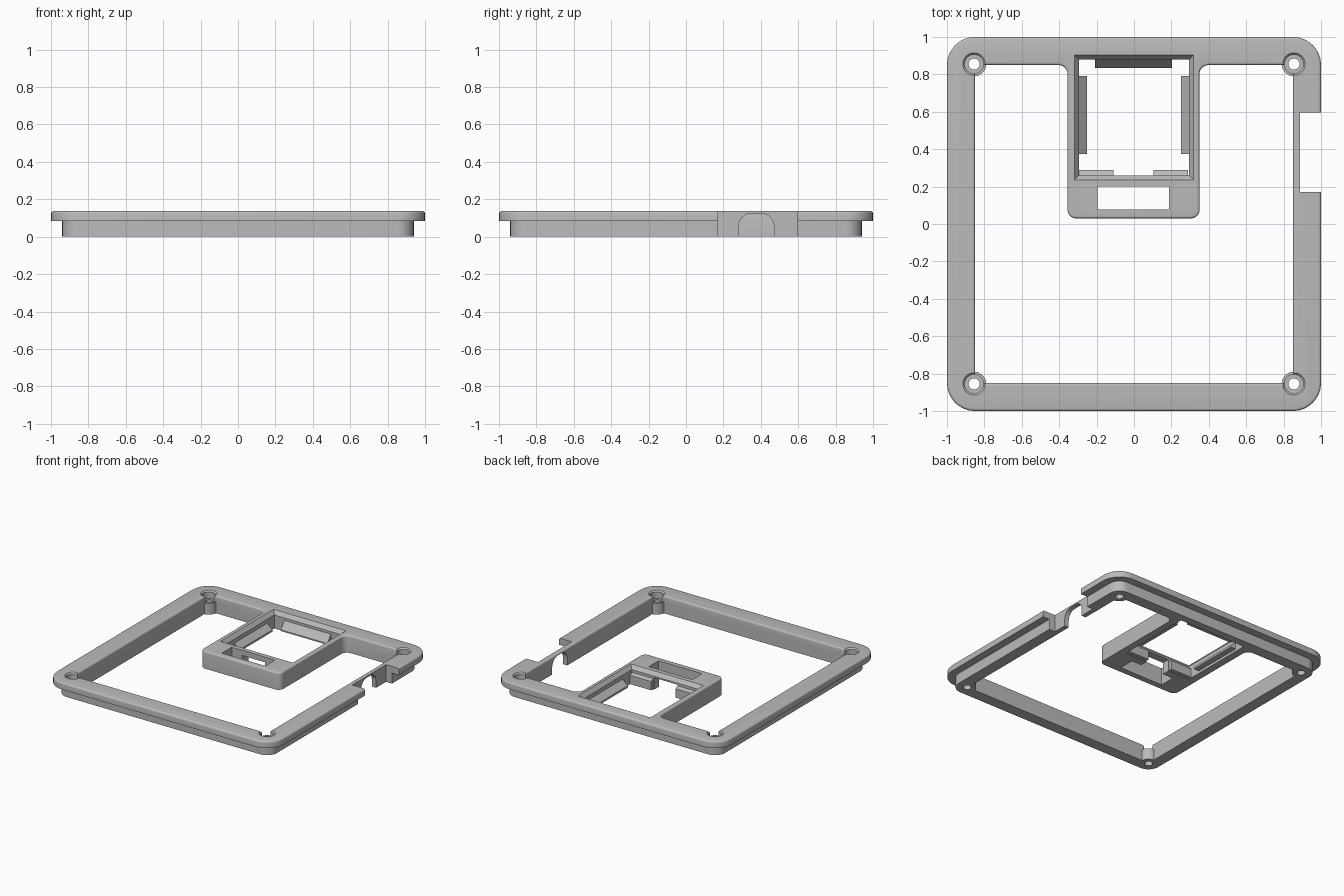
import bpy, bmesh, math
from mathutils import Vector, Matrix

if "Cube" in bpy.data.objects:
    bpy.data.objects.remove(bpy.data.objects["Cube"], do_unlink=True)

grey = bpy.data.materials.new("matte grey")
grey.use_nodes = True
grey.diffuse_color = (0.5, 0.5, 0.5, 1)
grey.node_tree.nodes["Principled BSDF"].inputs["Base Color"].default_value = grey.diffuse_color

TOP, SEAM, LOW, HIGH = 0.137, 0.083, -0.1, 0.3
UP = Vector((0, 0, 1))


def rounded(corners, radius=0.0, steps=8):
    """Counter-clockwise outline; a corner is (x, y) or (x, y, own radius)."""
    out, n = [], len(corners)
    for i, c in enumerate(corners):
        p = Vector(c[:2])
        r = c[2] if len(c) > 2 else radius
        if r == 0:
            out.append(p)
            continue
        u = (Vector(corners[i - 1][:2]) - p).normalized()
        v = (Vector(corners[(i + 1) % n][:2]) - p).normalized()
        mid = p + r * (u + v)
        for k in range(steps + 1):
            a = math.pi / 2 * k / steps
            out.append(mid - r * (v * math.cos(a) + u * math.sin(a)))
    return out


def rect(x0, x1, y0, y1, radius=0.0):
    return rounded([(x0, y0), (x1, y0), (x1, y1), (x0, y1)], radius)


def circle(x, y, r, n=32):
    return [Vector((x + r * math.cos(2 * math.pi * i / n),
                    y + r * math.sin(2 * math.pi * i / n))) for i in range(n)]


def grow(outline, d):
    """Offset an outline outwards by d with mitred corners."""
    out, n = [], len(outline)
    for i, p in enumerate(outline):
        a = (p - outline[i - 1]).normalized()
        b = (outline[(i + 1) % n] - p).normalized()
        na, nb = Vector((a.y, -a.x)), Vector((b.y, -b.x))
        out.append(p + (na + nb) * d / (1 + na.dot(nb)))
    return out


def loft(name, outline, stack, matrix=None):
    """Solid through copies of the outline at each (height, offset)."""
    bm = bmesh.new()
    rings = [[bm.verts.new((p.x, p.y, z)) for p in grow(outline, d)] for z, d in stack]
    n = len(outline)
    for lo, hi in zip(rings, rings[1:]):
        for i in range(n):
            j = (i + 1) % n
            bm.faces.new((lo[i], lo[j], hi[j], hi[i]))
    bm.faces.new(rings[0][::-1])
    bm.faces.new(rings[-1])
    if matrix:
        bm.transform(matrix)
    mesh = bpy.data.meshes.new(name)
    bm.to_mesh(mesh)
    bm.free()
    mesh.materials.append(grey)
    obj = bpy.data.objects.new(name, mesh)
    bpy.context.collection.objects.link(obj)
    return obj


def combine(target, tool, operation="DIFFERENCE"):
    mod = target.modifiers.new("combine", "BOOLEAN")
    mod.operation, mod.object, mod.solver = operation, tool, "EXACT"
    bpy.context.view_layer.objects.active = target
    bpy.ops.object.modifier_apply(modifier=mod.name)
    bpy.data.objects.remove(tool, do_unlink=True)


def sideways(origin, inward):
    """Stands a (depth, height) profile up; it is then extruded crosswise."""
    m = Matrix((inward, UP, inward.cross(UP))).transposed().to_4x4()
    return Matrix.Translation(origin) @ m


def fillet(r, sign, steps=4):
    arc = [math.pi / 2 * k / steps for k in range(steps + 1)]
    return [(TOP - r + r * math.sin(a), sign * r * (1 - math.cos(a))) for a in arc]


# Frame: overhanging rim on a narrower plinth
frame = loft("frame", rect(-1, 1, -1, 1, 0.15), [(SEAM, 0)] + fillet(0.014, -1))
combine(frame, loft("plinth", rect(-0.94, 0.94, -0.94, 0.94, 0.09),
                    [(0, 0), (SEAM + 0.01, 0)]), "UNION")

# Large opening, leaving the module bay hanging from the back rail
opening = rounded([(-0.85, -0.85), (0.85, -0.85), (0.85, 0.85), (0.35, 0.85, 0.05),
                   (0.35, 0.03, 0.045), (-0.355, 0.03, 0.045), (-0.355, 0.85, 0.05),
                   (-0.85, 0.85)])
combine(frame, loft("opening", opening, [(LOW, 0)] + fillet(0.012, 1) + [(HIGH, 0.012)]))

# Bay window with a chamfered edge, and the slot with its hollow underside
combine(frame, loft("window", rect(-0.295, 0.295, 0.26, 0.88),
                    [(LOW, 0), (TOP - 0.03, 0), (TOP, 0.024), (HIGH, 0.024)]))
combine(frame, loft("slot", rect(-0.195, 0.187, 0.077, 0.2), [(LOW, 0), (HIGH, 0)]))
combine(frame, loft("hollow", rect(-0.105, 0.1, 0.15, 0.3), [(LOW, 0), (0.095, 0)]))

# Screw bosses in the corners with counterbored holes
for x in (-0.855, 0.855):
    for y in (-0.855, 0.855):
        combine(frame, loft("boss", circle(x, y, 0.065), [(0, 0), (0.09, 0)]), "UNION")
        combine(frame, loft("counterbore", circle(x, y, 0.05),
                            [(0.075, 0), (TOP - 0.01, 0), (TOP, 0.01), (HIGH, 0.01)]))
        combine(frame, loft("hole", circle(x, y, 0.03), [(LOW, 0), (HIGH, 0)]))

# Cable notch in the left rail with an arched port behind it
combine(frame, loft("notch", rect(0.888, 1.1, 0.17, 0.595), [(LOW, 0), (HIGH, 0)]))
arch = rounded([(0.28, LOW), (0.47, LOW), (0.47, 0.125, 0.07), (0.28, 0.125, 0.07)])
combine(frame, loft("port", arch, [(0.8, 0), (0.95, 0)],
                    sideways(Vector(), Vector((0, 1, 0)))))

bpy.ops.object.select_all(action="DESELECT")
frame.select_set(True)
bpy.context.view_layer.objects.active = frame
bpy.ops.object.shade_smooth_by_angle(angle=math.radians(30))


# Retaining clips around the window, each with a sloped upper face
def clip(name, x, y, inward, depth, length, low, shoulder, high):
    profile = [Vector(p) for p in ((-0.01, low), (depth, low), (depth, shoulder), (-0.01, high))]
    loft(name, profile, [(-length / 2, 0), (length / 2, 0)],
         sideways(Vector((x, y, 0)), Vector(inward)))


clip("right_clip", -0.295, 0.583, (1, 0, 0), 0.045, 0.415, 0.02, 0.035, 0.085)
clip("left_clip", 0.295, 0.583, (-1, 0, 0), 0.045, 0.415, 0.02, 0.035, 0.085)
clip("back_clip", -0.003, 0.88, (0, -1, 0), 0.045, 0.41, 0.02, 0.03, 0.1)
for name, x in (("right_tab", -0.202), ("left_tab", 0.197)):
    clip(name, x, 0.26, (0, 1, 0), 0.03, 0.185, 0.005, 0.075, 0.09)
